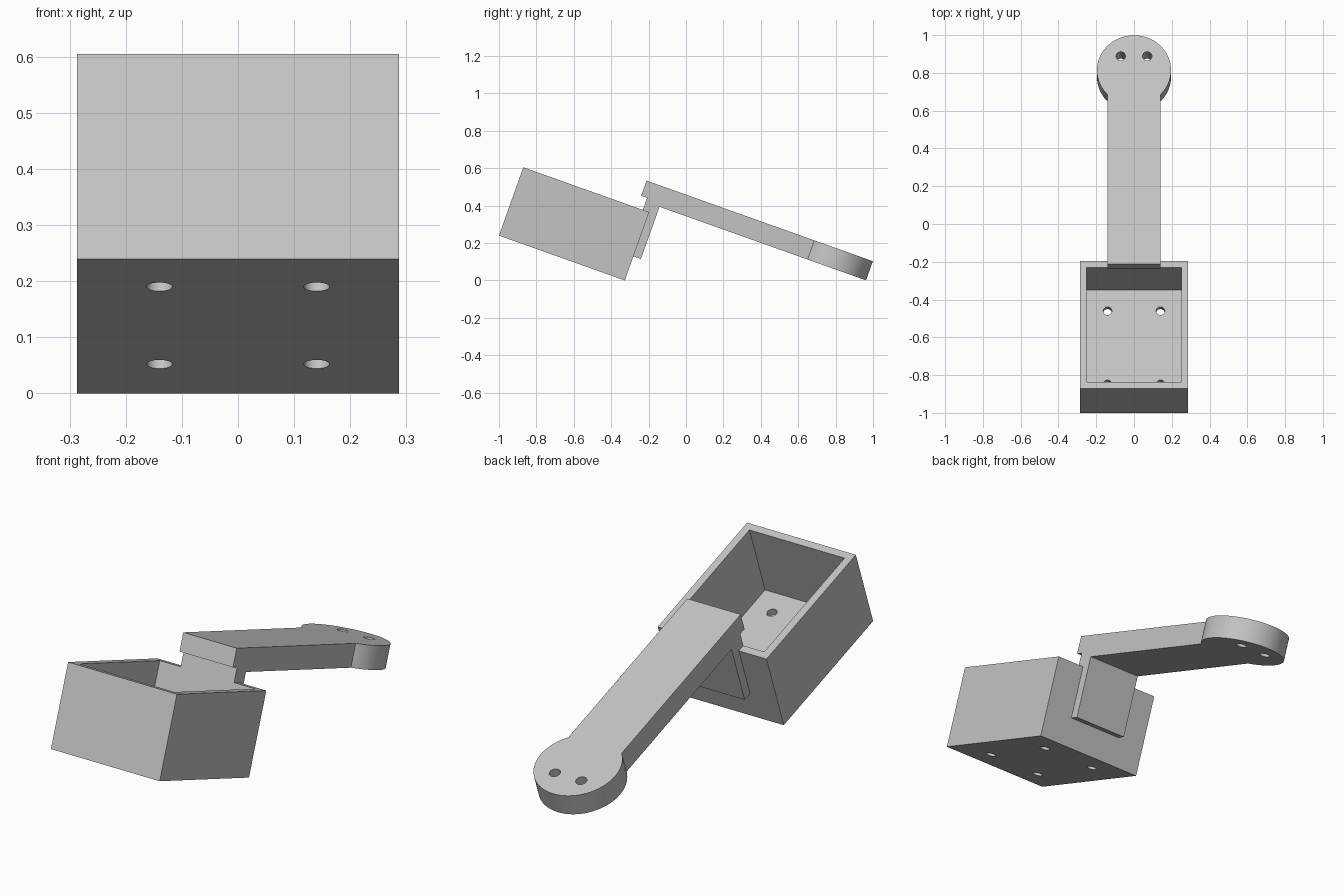
import bpy, bmesh, math
from mathutils import Matrix

cube = bpy.data.objects.get("Cube")
if cube:
    bpy.data.objects.remove(cube, do_unlink=True)

# One light grey plastic
grey = bpy.data.materials.new("light grey")
grey.use_nodes = True
COLOR = (0.55, 0.55, 0.55, 1)
grey.diffuse_color = COLOR
grey.node_tree.nodes["Principled BSDF"].inputs["Base Color"].default_value = COLOR

# Local frame: x across, y along the arm, z up from the tray underside; then tilted as a whole
PLACE = Matrix.Translation((0, -1, 0.24)) @ Matrix.Rotation(math.radians(-19.6), 4, 'X')

HALF_W, LENGTH, HEIGHT, WALL = 0.287, 0.7145, 0.3875, 0.036
ARM_HALF, ARM_LOW, ARM_TOP = 0.141, 0.433, 0.5415
DISC_Y, DISC_R = 1.733, 0.196


def new_object(name, bm):
    bmesh.ops.recalc_face_normals(bm, faces=bm.faces)
    mesh = bpy.data.meshes.new(name)
    bm.to_mesh(mesh)
    bm.free()
    mesh.materials.append(grey)
    obj = bpy.data.objects.new(name, mesh)
    bpy.context.collection.objects.link(obj)
    return obj


def extrude_profile(name, points, half):
    """Extrude a (y, z) side profile across x."""
    bm = bmesh.new()
    face = bm.faces.new([bm.verts.new((-half, y, z)) for y, z in points])
    res = bmesh.ops.extrude_face_region(bm, geom=[face])
    verts = [g for g in res["geom"] if isinstance(g, bmesh.types.BMVert)]
    bmesh.ops.translate(bm, verts=verts, vec=(2 * half, 0, 0))
    return new_object(name, bm)


def block(name, half, y0, y1, z0, z1):
    return extrude_profile(name, [(y0, z0), (y1, z0), (y1, z1), (y0, z1)], half)


def cylinder(name, x, y, z0, z1, radius, sides):
    bm = bmesh.new()
    bmesh.ops.create_cone(bm, cap_ends=True, segments=sides, radius1=radius, radius2=radius,
                          depth=z1 - z0, matrix=Matrix.Translation((x, y, (z0 + z1) / 2)))
    return new_object(name, bm)


def combine(obj, other, operation):
    """Apply a boolean and remove the helper."""
    other.hide_render = True
    mod = obj.modifiers.new("cut", 'BOOLEAN')
    mod.operation, mod.object, mod.solver = operation, other, 'EXACT'
    bpy.context.view_layer.update()
    graph = bpy.context.evaluated_depsgraph_get()
    mesh = bpy.data.meshes.new_from_object(obj.evaluated_get(graph))
    obj.modifiers.clear()
    obj.data = mesh
    bpy.data.objects.remove(other, do_unlink=True)


# Open tray with four screw holes in the floor
tray = block("tray", HALF_W, 0, LENGTH, 0, HEIGHT)
combine(tray, block("tray_cavity", HALF_W - WALL, WALL, LENGTH - WALL, WALL, HEIGHT + 0.1), 'DIFFERENCE')
for x in (-0.14, 0.14):
    for y in (0.149, 0.56):
        combine(tray, cylinder("floor_hole", x, y, -0.05, WALL + 0.05, 0.023, 32), 'DIFFERENCE')

# Bracket: back plate, neck over the rim, small lip and long arm
INNER, BACK = LENGTH - WALL, 0.757
arm = extrude_profile("arm_bracket", [
    (LENGTH, 0.137), (BACK, 0.137), (BACK, ARM_LOW), (DISC_Y, ARM_LOW), (DISC_Y, ARM_TOP),
    (0.645, ARM_TOP), (0.645, 0.456), (INNER, 0.456), (INNER, HEIGHT), (LENGTH, HEIGHT)], ARM_HALF)

# Round mounting end with two screw holes
combine(arm, cylinder("disc", 0, DISC_Y, ARM_LOW, ARM_TOP, DISC_R, 96), 'UNION')
for x in (-0.07, 0.07):
    combine(arm, cylinder("disc_hole", x, 1.812, ARM_LOW - 0.05, ARM_TOP + 0.05, 0.025, 32), 'DIFFERENCE')

# Tilt into place, smooth the round walls only
bpy.ops.object.select_all(action='DESELECT')
for obj in (tray, arm):
    obj.data.transform(PLACE)
    obj.select_set(True)
bpy.context.view_layer.objects.active = tray
bpy.ops.object.shade_smooth_by_angle(angle=math.radians(30))
